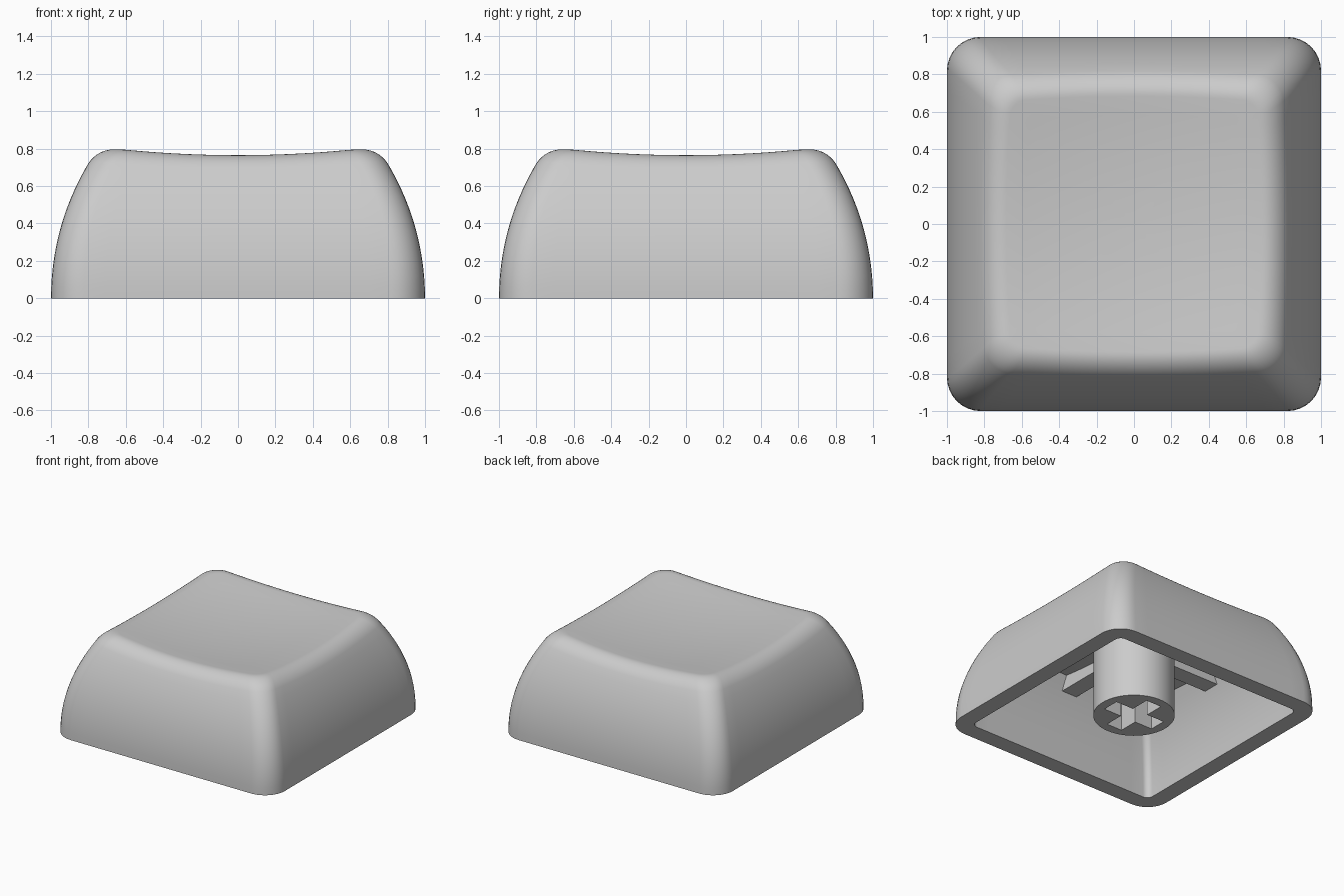
import bpy, bmesh
from math import sin, cos, pi, sqrt
from mathutils import Vector

if "Cube" in bpy.data.objects:
    bpy.data.objects.remove(bpy.data.objects["Cube"], do_unlink=True)

grey = bpy.data.materials.new("mid grey plastic")
grey.use_nodes = True
grey.diffuse_color = (0.6, 0.6, 0.6, 1)
grey.node_tree.nodes["Principled BSDF"].inputs["Base Color"].default_value = (0.6, 0.6, 0.6, 1)

WALL = 0.138      # side wall thickness
ROOF = 0.115      # top thickness
FILLET = 0.083    # rounding of the top rim


def add_object(name, bm):
    bmesh.ops.recalc_face_normals(bm, faces=bm.faces)
    mesh = bpy.data.meshes.new(name)
    bm.to_mesh(mesh)
    bm.free()
    mesh.materials.append(grey)
    obj = bpy.data.objects.new(name, mesh)
    bpy.context.collection.objects.link(obj)
    return obj


def smooth(obj):
    bpy.ops.object.select_all(action='DESELECT')
    obj.select_set(True)
    bpy.context.view_layer.objects.active = obj
    bpy.ops.object.shade_smooth_by_angle()


def half_width(z):
    # circular side curve, upright at the base
    return 1 - (1.4 - sqrt(1.96 - z * z))


def corner_radius(z):
    return 0.18 - 0.05 * z


def inner_radius(z):
    return 0.05


def dish(x, y):
    return 0.723 + 0.088 * (x * x + y * y)


def outline(straight=14, corner=8):
    # (position on the square, outward direction) around a rounded square
    cols = []
    for q in range(4):
        a = q * pi / 2
        n, t = Vector((cos(a), sin(a))), Vector((-sin(a), cos(a)))
        for i in range(straight):
            cols.append((n + t * (2 * i / straight - 1), n))
        for i in range(corner):
            b = a + i / corner * pi / 2
            cols.append((n + t, Vector((cos(b), sin(b)))))
    return cols


def point(col, h, r):
    c, n = col
    return c * (h - r) + n * r


def crease_height(col, inset, radius, drop):
    z = 0.7
    for _ in range(25):
        p = point(col, half_width(z) - inset, radius(z))
        z = 0.5 * z + 0.5 * (dish(*p) - drop)
    return z


def column(col):
    # one section, from the middle of the ceiling round to the middle of the top
    pts = []
    zi = crease_height(col, WALL, inner_radius, ROOF)
    edge = point(col, half_width(zi) - WALL, inner_radius(zi))
    for s in (0.2, 0.4, 0.6, 0.8):
        p = edge * s
        pts.append((p.x, p.y, dish(*p) - ROOF))
    for i in range(11):
        z = zi * (1 - i / 10)
        pts.append((*point(col, half_width(z) - WALL, inner_radius(z)), z))
    zc = crease_height(col, 0, corner_radius, 0)
    for i in range(13):
        z = (zc - FILLET) * i / 12
        pts.append((*point(col, half_width(z), corner_radius(z)), z))
    # rim fillet as a weighted quadratic curve
    h, r = half_width(zc), corner_radius(zc)
    a = Vector(pts[-1])
    b = Vector((*point(col, h, r), zc))
    end = point(col, h - FILLET, r - 0.06)
    c = Vector((*end, dish(*end)))
    for i in range(1, 9):
        t = i / 8
        wa, wb, wc = (1 - t) ** 2, 1.65 * t * (1 - t), t * t
        pts.append((a * wa + b * wb + c * wc) / (wa + wb + wc))
    for s in (0.85, 0.7, 0.55, 0.4, 0.25, 0.1):
        p = end * s
        pts.append((p.x, p.y, dish(*p)))
    return pts


# hollow cap shell
bm = bmesh.new()
cols = [[bm.verts.new(p) for p in column(c)] for c in outline()]
ceiling_mid = bm.verts.new((0, 0, dish(0, 0) - ROOF))
top_mid = bm.verts.new((0, 0, dish(0, 0)))
for k, left in enumerate(cols):
    right = cols[(k + 1) % len(cols)]
    for i in range(len(left) - 1):
        bm.faces.new((left[i], right[i], right[i + 1], left[i + 1]))
    bm.faces.new((ceiling_mid, right[0], left[0]))
    bm.faces.new((top_mid, left[-1], right[-1]))
smooth(add_object("cap_shell", bm))


def box(name, size, centre):
    bm = bmesh.new()
    bmesh.ops.create_cube(bm, size=1)
    bmesh.ops.scale(bm, vec=size, verts=bm.verts)
    bmesh.ops.translate(bm, vec=centre, verts=bm.verts)
    return add_object(name, bm)


# stem with a cross shaped socket
bm = bmesh.new()
bmesh.ops.create_cone(bm, cap_ends=True, segments=64, radius1=0.305, radius2=0.305, depth=0.62)
bmesh.ops.translate(bm, vec=(0, 0, 0.332), verts=bm.verts)
stem = add_object("stem", bm)
bpy.context.view_layer.objects.active = stem
for size in ((0.46, 0.14, 0.9), (0.14, 0.46, 0.9)):
    cutter = box("socket_cutter", size, (0, 0, 0))
    cutter.hide_render = True
    mod = stem.modifiers.new("socket", 'BOOLEAN')
    mod.operation, mod.solver, mod.object = 'DIFFERENCE', 'EXACT', cutter
    bpy.ops.object.modifier_apply(modifier=mod.name)
    bpy.data.objects.remove(cutter, do_unlink=True)
smooth(stem)

# four ribs under the ceiling, from the stem to the walls
for name, dx, dy in (("left_rib", 1, 0), ("right_rib", -1, 0), ("back_rib", 0, 1), ("front_rib", 0, -1)):
    box(name, (0.48 if dx else 0.14, 0.48 if dy else 0.14, 0.13), (dx * 0.525, dy * 0.525, 0.605))
